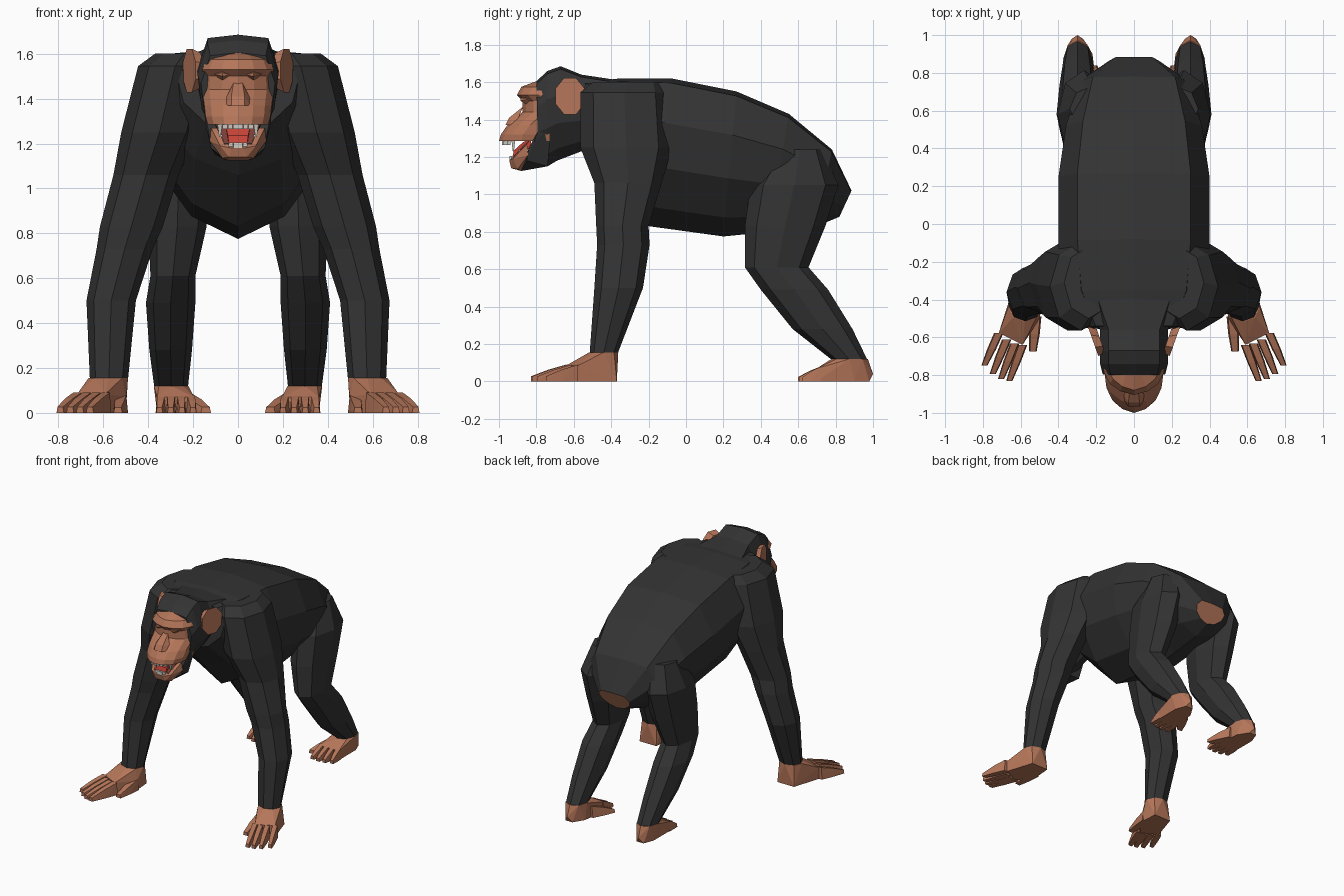
import bpy, bmesh
from math import cos, sin, pi
from mathutils import Vector

cube = bpy.data.objects.get("Cube")
if cube:
    bpy.data.objects.remove(cube, do_unlink=True)


def material(name, *rgb):
    mat = bpy.data.materials.new(name)
    mat.use_nodes = True
    mat.diffuse_color = (*rgb, 1)
    shader = next(n for n in mat.node_tree.nodes if n.type == 'BSDF_PRINCIPLED')
    shader.inputs["Base Color"].default_value = (*rgb, 1)
    return mat


FUR = material("black fur", .033, .033, .034)
SKIN = material("brown skin", .46, .18, .1)
RED = material("red tongue", .6, .06, .04)
LINING = material("dark red mouth", .2, .05, .04)
TOOTH = material("ivory teeth", .6, .6, .55)


def finish(name, bm, *materials):
    bmesh.ops.recalc_face_normals(bm, faces=bm.faces)
    mesh = bpy.data.meshes.new(name)
    bm.to_mesh(mesh)
    bm.free()
    for mat in materials:
        mesh.materials.append(mat)
    part = bpy.data.objects.new(name, mesh)
    bpy.context.collection.objects.link(part)


def loft(name, rings, mat, end_mat):
    """Skin a list of equal-sized rings and cap both ends."""
    bm = bmesh.new()
    rows = [[bm.verts.new(point) for point in ring] for ring in rings]
    for row, following in zip(rows, rows[1:]):
        for i in range(len(row)):
            bm.faces.new((row[i - 1], row[i], following[i], following[i - 1]))
    bm.faces.new(rows[0])
    bm.faces.new(rows[-1]).material_index = 1
    finish(name, bm, mat, end_mat)


def hull(name, points, mat):
    """Faceted solid stretched around a handful of points."""
    bm = bmesh.new()
    for point in points:
        bm.verts.new(point)
    bmesh.ops.convex_hull(bm, input=bm.verts)
    loose = [vert for vert in bm.verts if not vert.link_faces]
    bmesh.ops.delete(bm, geom=loose, context='VERTS')
    bmesh.ops.dissolve_limit(bm, angle_limit=.02, verts=bm.verts, edges=bm.edges)
    finish(name, bm, mat)


def flip(sign, points):
    return [(sign * x, y, z) for x, y, z in points]


def both(*points):
    return flip(1, points) + flip(-1, points)


def closed(right_half):
    """Complete an outline whose first point lies on the middle plane."""
    return right_half + [(-x, y, z) for x, y, z in reversed(right_half) if x]


def section(top_y, top_z, bottom_y, bottom_z, width):
    """Slanted trunk section: flat back, upright flanks, keeled belly."""
    top, bottom = Vector((0, top_y, top_z)), Vector((0, bottom_y, bottom_z))
    half = []
    for out, up in ((0, 1), (.75, .97), (1, .7), (.9, .4), (.52, .13), (0, 0)):
        spot = bottom.lerp(top, up)
        half.append((out * width, spot.y, spot.z))
    return closed(half)


def face_outline(z, front, width):
    """Level outline of the face, rounded at the front and flat behind."""
    half = [(0, front, z)]
    for out, back in ((.45, .02), (.8, .06), (1, .12)):
        half.append((out * width, front + back, z))
    return closed(half + [(width, -.73, z)])


def oval(x, y, z, half_width, half_depth):
    angles = [pi * i / 4 for i in range(8)]
    return [(x + half_width * cos(a), y + half_depth * sin(a), z) for a in angles]


def limb(name, sign, *stations):
    loft(name, [flip(sign, oval(*station)) for station in stations], FUR, FUR)


def digit(name, sign, base, tip, radius, height):
    """Tapered finger or toe lying on the ground."""
    points = []
    for along, rise, spread in ((0, 1, 1), (.5, .7, .95), (1, .3, .65)):
        centre = Vector(base).lerp(Vector(tip), along)
        for edge in (-radius * spread, radius * spread):
            points.append((centre.x + edge, centre.y, 0))
            points.append((centre.x + edge * .75, centre.y, height * rise))
    hull(name, flip(sign, points), SKIN)


# Torso, with the bare patch on the rump as its end cap
loft("torso", [
    section(-.54, 1.6, -.56, 1.24, .27),
    section(-.35, 1.62, -.42, 1.06, .37),
    section(-.08, 1.62, -.2, .83, .4),
    section(.27, 1.55, .2, .775, .4),
    section(.55, 1.43, .45, .8, .36),
    section(.78, 1.24, .7, .83, .29),
    section(.885, 1.02, .82, .88, .13)], FUR, SKIN)

# Neck and furry part of the head
loft("neck_and_skull", [
    section(-.36, 1.61, -.42, 1.15, .27),
    section(-.56, 1.64, -.56, 1.23, .18),
    section(-.67, 1.685, -.69, 1.18, .18),
    section(-.74, 1.66, -.74, 1.15, .18),
    section(-.8, 1.605, -.79, 1.15, .165)], FUR, FUR)

# Face from forehead down over the brow, eye hollows and muzzle
loft("face", [
    face_outline(1.605, -.8, .08),
    face_outline(1.575, -.88, .14),
    face_outline(1.53, -.905, .16),
    face_outline(1.5, -.875, .155),
    face_outline(1.44, -.875, .16),
    face_outline(1.37, -.955, .15),
    face_outline(1.32, -.99, .145),
    face_outline(1.285, -1, .135)], SKIN, LINING)

# Nose, bare lower lip, furry cheeks and mouth
hull("nose", both((.02, -.87, 1.47), (.055, -.9, 1.4), (.03, -.945, 1.41),
                  (.03, -.965, 1.37), (.055, -.93, 1.37)), SKIN)
hull("lower_lip", both((.03, -.945, 1.18), (.08, -.925, 1.19), (.12, -.85, 1.27),
                       (.125, -.845, 1.21), (.04, -.935, 1.14), (.07, -.9, 1.135),
                       (.04, -.88, 1.125)), SKIN)
hull("furry_jaw", both((.15, -.72, 1.36), (.15, -.79, 1.34), (.145, -.81, 1.285),
                       (.13, -.84, 1.25), (.12, -.85, 1.18), (.05, -.88, 1.125),
                       (.1, -.74, 1.15)), FUR)
hull("mouth_lining", both((.06, -.925, 1.19), (.1, -.84, 1.28),
                          (.06, -.925, 1.2), (.1, -.84, 1.29)), LINING)
hull("tongue", both((.04, -.93, 1.19), (.045, -.92, 1.235), (.055, -.87, 1.28),
                    (.05, -.83, 1.25), (.05, -.83, 1.295)), RED)

# Teeth along both jaw arcs, ending in a long canine at each side
for row, front, root, step, way in (("upper", -.975, 1.29, .023, -1),
                                    ("lower", -.935, 1.18, .021, 1)):
    for i in range(-4, 4):
        canine = i in (-4, 3)
        length, taper = (.06, .3) if canine else (.025, .9)
        x = (i + .5) * step
        y = front + 8 * x * x
        hull(f"{row}_tooth_{i + 5}",
             [(x + across * step * size / 2, y + depth * size, z)
              for z, size in ((root, 1), (root + way * length, taper))
              for across in (-1, 1) for depth in (-.01, .01)], TOOTH)

for sign, side in ((1, "left"), (-1, "right")):
    # Eyelid
    hull(side + "_eyelid", flip(sign, [
        (.035, -.875, 1.505), (.11, -.835, 1.51), (.07, -.885, 1.515),
        (.07, -.885, 1.5), (.07, -.85, 1.48), (.07, -.85, 1.53)]), SKIN)

    # Ear: thick oval flaring out towards the back
    rim = [pi * (i + .5) / 4 for i in range(8)]
    hull(side + "_ear", flip(sign, [
        (.205 + .03 * size * cos(a) + shift, -.62 + .085 * size * cos(a),
         1.525 + .105 * size * sin(a))
        for a in rim for shift, size in ((-.03, .8), (.012, 1))]), SKIN)

    # Arm from shoulder to wrist
    limb(side + "_arm", sign,
         (.24, -.31, 1.6, .13, .19),
         (.28, -.33, 1.545, .165, .235),
         (.35, -.32, 1.25, .17, .245),
         (.41, -.31, 1.06, .145, .18),
         (.475, -.34, .83, .14, .14),
         (.505, -.335, .73, .125, .14),
         (.565, -.36, .5, .11, .13),
         (.575, -.44, .15, .085, .075))

    # Hand: palm between the wrist, the heel and the row of knuckles
    knuckles = [(.59 + .042 * i, -.64 + .007 * i * i) for i in range(4)]
    palm = oval(.578, -.44, .155, .088, .078)
    palm += [(x, y, z) for x, y in knuckles[::3] for z in (0, .085)]
    palm += [(x, -.37, 0) for x in (.51, .65)]
    palm += [(x, -.5, z) for x in (.5, .69) for z in (0, .07)]
    hull(side + "_palm", flip(sign, palm), SKIN)
    for i, (x, y) in enumerate(knuckles):
        tip = (.66 + .044 * i, -.83 + .009 * i * i, 0)
        digit(f"{side}_finger_{i + 1}", sign, (x, y, 0), tip, .025, .09)
    digit(side + "_thumb", sign, (.52, -.49, 0), (.535, -.675, 0), .03, .08)

    # Hind leg from hip to ankle
    limb(side + "_leg", sign,
         (.22, .61, 1.24, .12, .12),
         (.265, .58, 1.05, .14, .235),
         (.27, .53, .83, .13, .215),
         (.29, .485, .61, .1, .17),
         (.3, .58, .49, .11, .18),
         (.3, .73, .28, .095, .16),
         (.298, .875, .115, .075, .095))

    # Foot: sole between the ankle, the pointed heel and the toes
    sole = oval(.298, .875, .12, .077, .097) + [(.3, 1, .04)]
    sole += [(x, .98, 0) for x in (.27, .33)]
    sole += [(x, .9, 0) for x in (.22, .36)]
    sole += [(x, .7, z) for x in (.195, .36) for z in (0, .07)]
    hull(side + "_foot", flip(sign, sole), SKIN)
    for i in range(4):
        x = .21 + .044 * i
        tip = (x - .01 + .006 * i, .6 + .006 * (i - 1) ** 2, 0)
        digit(f"{side}_toe_{i + 1}", sign, (x, .72, 0), tip, .022, .08)
    digit(side + "_big_toe", sign, (.23, .84, 0), (.143, .68, 0), .035, .085)
